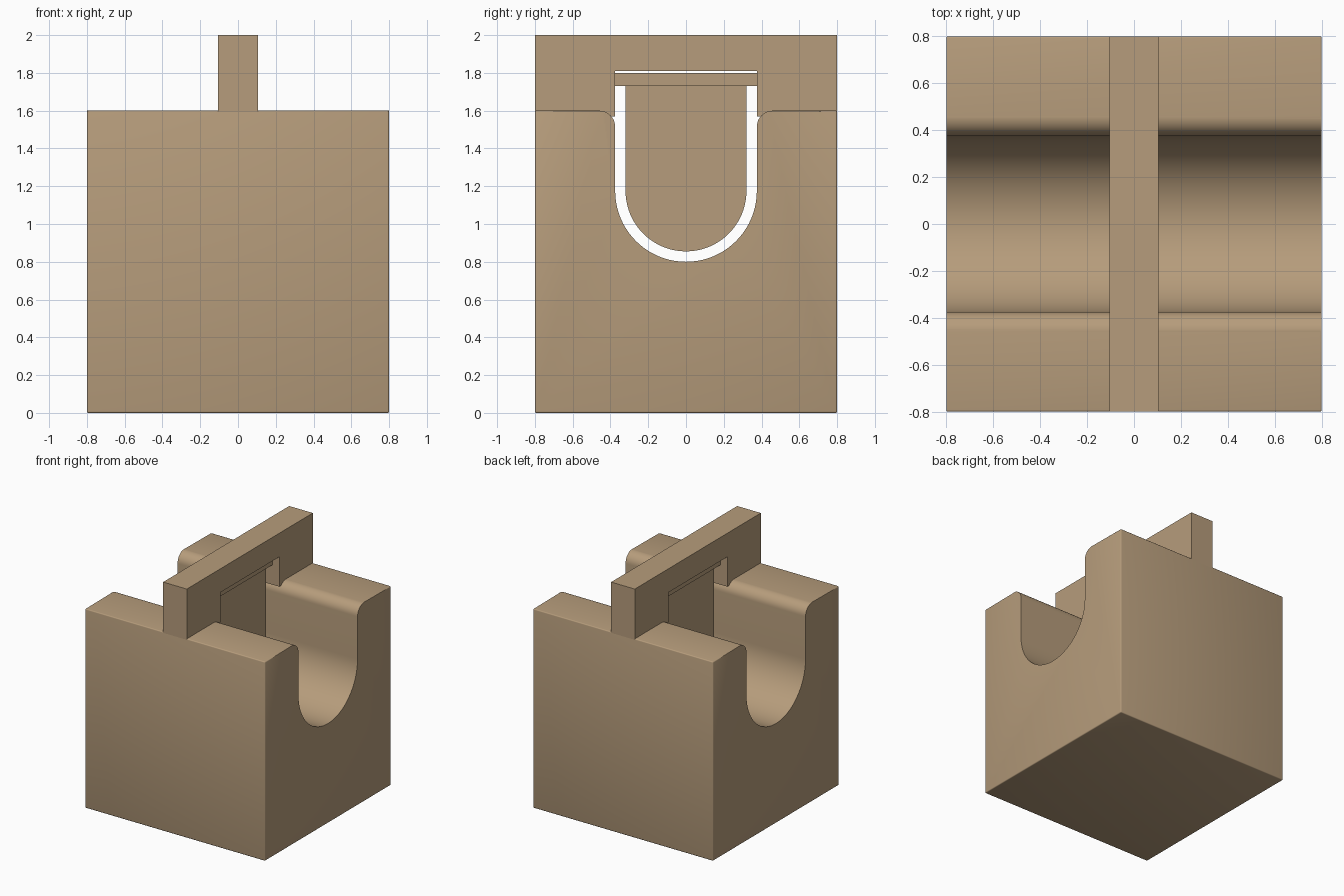
import bpy, bmesh
from math import cos, sin, pi, radians

cube = bpy.data.objects.get("Cube")
if cube:
    bpy.data.objects.remove(cube, do_unlink=True)

tan = bpy.data.materials.new("tan")
tan.use_nodes = True
COLOUR = (0.47, 0.335, 0.2, 1)
tan.diffuse_color = COLOUR
tan.node_tree.nodes["Principled BSDF"].inputs["Base Color"].default_value = COLOUR

HALF, TOP, SLOT, LIP = 0.8, 1.6, 0.375, 0.085
CENTRE = 1.175  # height of the slot's round bottom centre


def arc(y, z, r, start, end, steps):
    """Points on an arc in the y-z plane, angles in degrees."""
    angles = [radians(start + (end - start) * i / steps) for i in range(steps + 1)]
    return [(y + r * cos(a), z + r * sin(a)) for a in angles]


def extrude(name, profile, half, bevel_rule=None):
    """Extrude a y-z profile along x, optionally rounding chosen edges."""
    bm = bmesh.new()
    face = bm.faces.new([bm.verts.new((-half, y, z)) for y, z in profile])
    moved = bmesh.ops.extrude_face_region(bm, geom=[face])["geom"]
    verts = [v for v in moved if isinstance(v, bmesh.types.BMVert)]
    bmesh.ops.translate(bm, verts=verts, vec=(2 * half, 0, 0))
    bmesh.ops.recalc_face_normals(bm, faces=bm.faces)
    if bevel_rule:
        edges = [e for e in bm.edges if bevel_rule(*[v.co for v in e.verts])]
        bmesh.ops.bevel(bm, geom=edges, offset=0.008, segments=3,
                        profile=0.5, affect='EDGES')
    mesh = bpy.data.meshes.new(name)
    bm.to_mesh(mesh)
    bm.free()
    mesh.materials.append(tan)
    obj = bpy.data.objects.new(name, mesh)
    bpy.context.collection.objects.link(obj)
    bpy.ops.object.select_all(action='DESELECT')
    bpy.context.view_layer.objects.active = obj
    obj.select_set(True)
    bpy.ops.object.shade_smooth_by_angle(angle=radians(35))
    return obj


def outer_edge(a, b):
    """True for the block's outside edges, not those of the slot."""
    def both(test):
        return test(a) and test(b)
    return (both(lambda v: abs(v.y) > HALF - 0.001)
            or both(lambda v: v.z < 0.001)
            or (both(lambda v: v.z > TOP - 0.001) and abs(a.x - b.x) < 0.001))


# Block with a round-bottomed slot and rounded lips
block = [(-HALF, 0), (-HALF, TOP)]
block += arc(-SLOT - LIP, TOP - LIP, LIP, 90, 0, 10)
block += arc(0, CENTRE, SLOT, 180, 360, 40)
block += arc(SLOT + LIP, TOP - LIP, LIP, 180, 90, 10)
block += [(HALF, TOP), (HALF, 0)]
extrude("block", block, HALF, outer_edge)

# Upright bridge with a window above the slot
side = [(HALF, 2), (HALF, TOP - 0.01), (0.7, 1.57), (SLOT, 1.57), (SLOT, 1.81)]
extrude("bridge", side + [(-y, z) for y, z in reversed(side)], 0.105)

# Thin hanging gate with a rounded lower end, and its head bar
extrude("gate", [(-0.32, 1.74)] + arc(0, CENTRE, 0.32, 180, 360, 40) + [(0.32, 1.74)], 0.025)
extrude("gate_head", [(-SLOT, 1.73), (SLOT, 1.73), (SLOT, 1.8), (-SLOT, 1.8)], 0.045)
